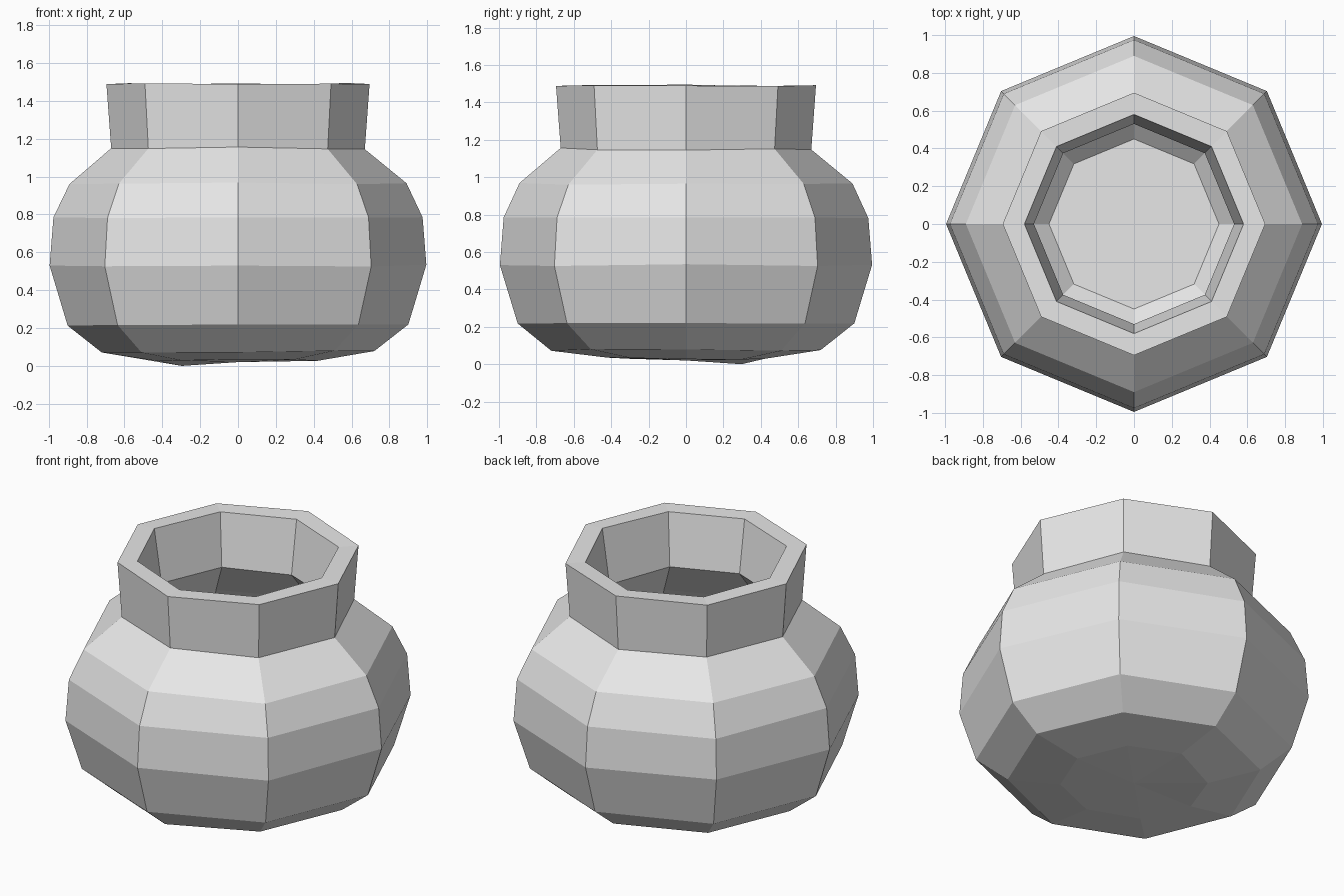
import bpy
import bmesh
import math
import random

SIDES = 8
random.seed(4)

cube = bpy.data.objects.get("Cube")
if cube:
    bpy.data.objects.remove(cube, do_unlink=True)

# Plain clay grey
clay = bpy.data.materials.new("clay_grey")
clay.use_nodes = True
colour = (0.8, 0.8, 0.8, 1)
clay.diffuse_color = colour
clay.node_tree.nodes["Principled BSDF"].inputs["Base Color"].default_value = colour

# Radius and height, from the underside up the outside, over the rim, down inside
PROFILE = [
    (0.42, 0.03), (0.72, 0.075), (0.90, 0.215), (0.995, 0.53), (0.975, 0.78),
    (0.89, 0.965), (0.67, 1.15), (0.695, 1.49),
    (0.58, 1.49), (0.53, 1.16), (0.72, 0.93), (0.83, 0.76), (0.84, 0.53),
    (0.70, 0.32), (0.45, 0.10),
]


def add_ring(bm, radius, height):
    """One slightly uneven, hand-shaped ring of the pot."""
    verts = []
    for i in range(SIDES):
        a = math.tau * i / SIDES
        z = height + random.uniform(-0.006, 0.006)
        verts.append(bm.verts.new((radius * math.cos(a), radius * math.sin(a), z)))
    return verts


bm = bmesh.new()
rings = [add_ring(bm, r, z) for r, z in PROFILE]

# Walls
for low, high in zip(rings, rings[1:]):
    for i in range(SIDES):
        j = (i + 1) % SIDES
        bm.faces.new((low[i], low[j], high[j], high[i]))

# Underside, sagging at one corner
rings[0][3].co.z = 0
hub = bm.verts.new((0, 0, 0.02))
for i in range(SIDES):
    bm.faces.new((hub, rings[0][(i + 1) % SIDES], rings[0][i]))

# Inside floor
bm.faces.new(rings[-1])

bmesh.ops.recalc_face_normals(bm, faces=bm.faces)
mesh = bpy.data.meshes.new("clay_pot")
bm.to_mesh(mesh)
bm.free()
mesh.materials.append(clay)
pot = bpy.data.objects.new("clay_pot", mesh)
bpy.context.collection.objects.link(pot)
